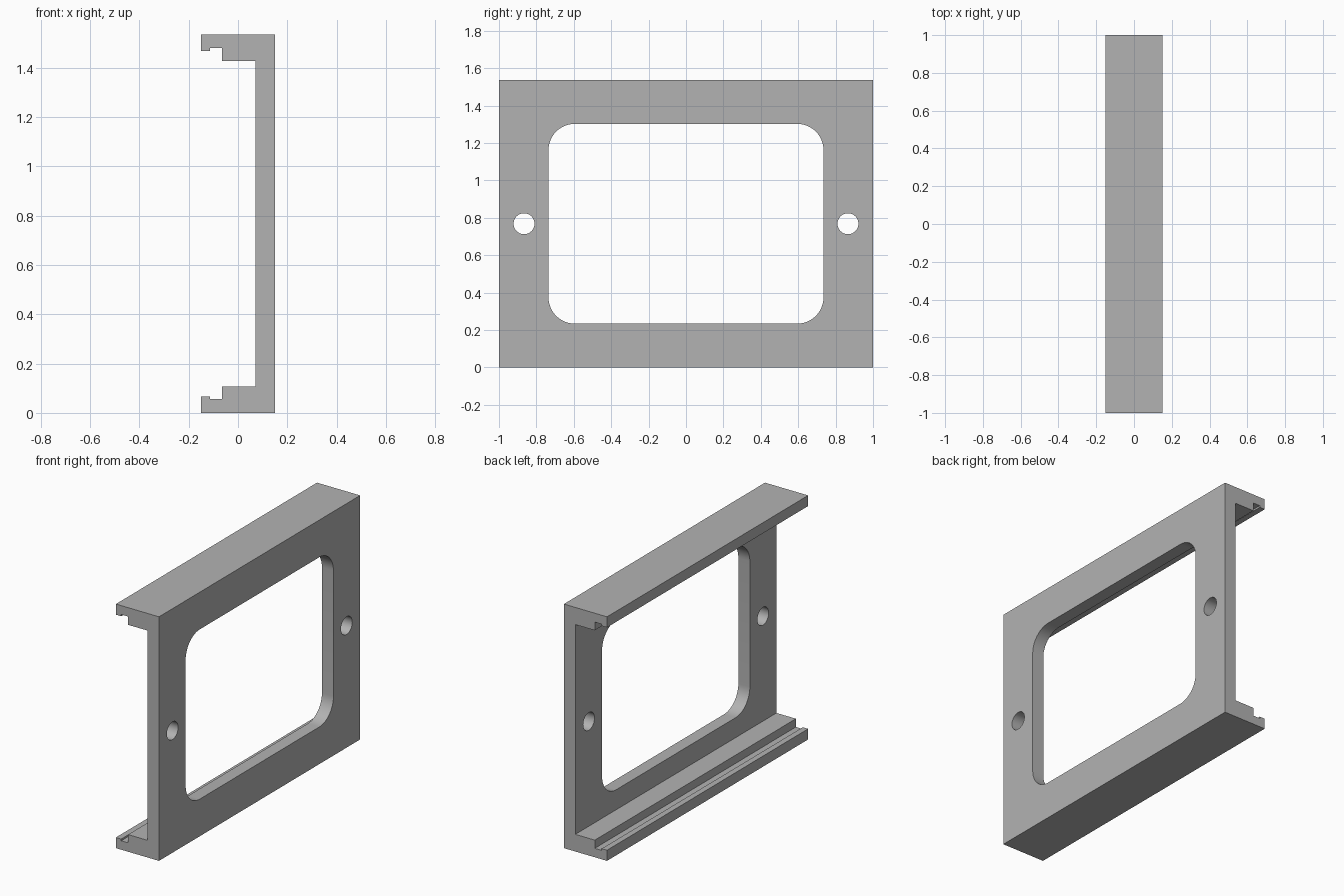
import bpy
import bmesh
from math import cos, sin, pi, radians

cube = bpy.data.objects.get("Cube")
if cube:
    bpy.data.objects.remove(cube, do_unlink=True)

HEIGHT, HALF_LENGTH, HALF_DEPTH = 1.536, 1.0, 0.15
MID = HEIGHT / 2

grey = bpy.data.materials.new("plain grey")
grey.use_nodes = True
colour = (0.45, 0.45, 0.45, 1)
grey.diffuse_color = colour
grey.node_tree.nodes["Principled BSDF"].inputs["Base Color"].default_value = colour


def prism(name, outline, offset):
    """Extrude a closed outline of 3D points along the offset vector."""
    bm = bmesh.new()
    face = bm.faces.new([bm.verts.new(p) for p in outline])
    extruded = bmesh.ops.extrude_face_region(bm, geom=[face])["geom"]
    verts = [v for v in extruded if isinstance(v, bmesh.types.BMVert)]
    bmesh.ops.translate(bm, vec=offset, verts=verts)
    bmesh.ops.recalc_face_normals(bm, faces=bm.faces)
    mesh = bpy.data.meshes.new(name)
    bm.to_mesh(mesh)
    bm.free()
    mesh.materials.append(grey)
    obj = bpy.data.objects.new(name, mesh)
    bpy.context.collection.objects.link(obj)
    return obj


def rounded_cutter(name, y, half_y, half_z, radius, steps):
    """Rounded rectangle running through the wall along x."""
    outline = []
    for quarter, (sy, sz) in enumerate([(1, 1), (-1, 1), (-1, -1), (1, -1)]):
        for i in range(steps + 1):
            a = (quarter + i / steps) * pi / 2
            outline.append((0, y + sy * (half_y - radius) + radius * cos(a),
                            MID + sz * (half_z - radius) + radius * sin(a)))
    return prism(name, outline, (0.3, 0, 0))


def round_cutter(name, y, radius, sides):
    outline = [(0, y + radius * cos(2 * pi * i / sides), MID + radius * sin(2 * pi * i / sides))
               for i in range(sides)]
    return prism(name, outline, (0.3, 0, 0))


# Channel section: lower flange with its grooved lip, mirrored to the upper one
lower = [(HALF_DEPTH, 0), (-HALF_DEPTH, 0), (-HALF_DEPTH, 0.067), (-0.113, 0.067),
         (-0.113, 0.056), (-0.065, 0.056), (-0.065, 0.108), (0.07, 0.108)]
section = lower + [(x, HEIGHT - z) for x, z in reversed(lower)]
frame = prism("channel_frame", [(x, -HALF_LENGTH, z) for x, z in section],
              (0, 2 * HALF_LENGTH, 0))

# Window and the two screw holes
cutters = [rounded_cutter("window_cutter", 0, 0.735, 0.534, 0.14, 12),
           round_cutter("front_hole_cutter", -0.866, 0.056, 40),
           round_cutter("back_hole_cutter", 0.866, 0.056, 40)]
bpy.ops.object.select_all(action='DESELECT')
frame.select_set(True)
bpy.context.view_layer.objects.active = frame
for cutter in cutters:
    cutter.hide_render = True
    mod = frame.modifiers.new(cutter.name, 'BOOLEAN')
    mod.operation = 'DIFFERENCE'
    mod.solver = 'EXACT'
    mod.object = cutter
    bpy.ops.object.modifier_apply(modifier=mod.name)
    bpy.data.objects.remove(cutter, do_unlink=True)

bpy.ops.object.shade_smooth_by_angle(angle=radians(30))
